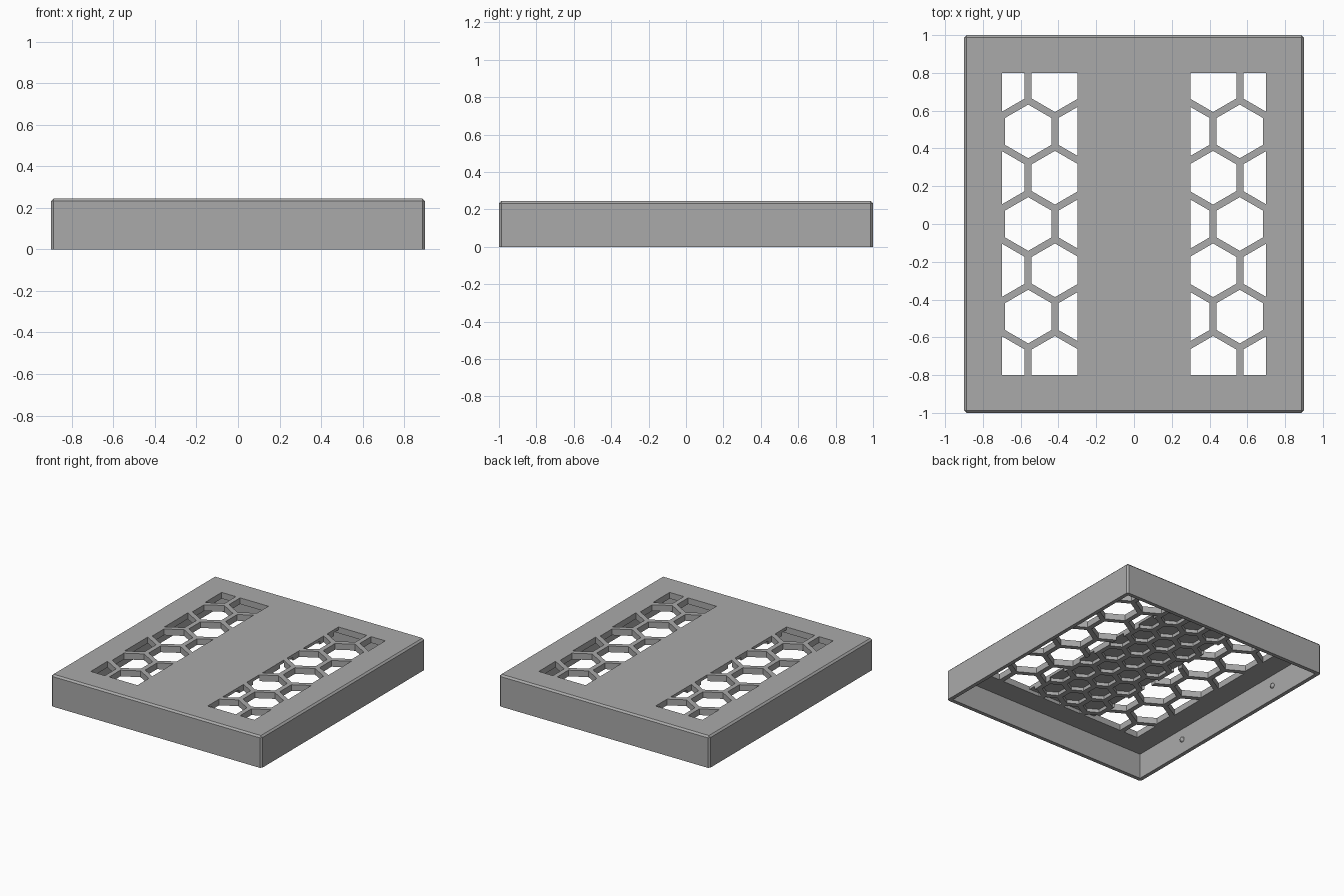
import bpy, bmesh, math
from mathutils import Vector

if "Cube" in bpy.data.objects:
    bpy.data.objects.remove(bpy.data.objects["Cube"])

HX, HY, H = 0.9, 1.0, 0.245      # half width, half length, height
WALL, CEIL, PIT = 0.03, 0.197, 0.223

grey = bpy.data.materials.new("mid grey")
grey.diffuse_color = (0.4, 0.4, 0.4, 1)
grey.use_nodes = True
grey.node_tree.nodes["Principled BSDF"].inputs["Base Color"].default_value = grey.diffuse_color


def make(name, bm):
    bmesh.ops.recalc_face_normals(bm, faces=bm.faces[:])
    me = bpy.data.meshes.new(name)
    bm.to_mesh(me)
    bm.free()
    ob = bpy.data.objects.new(name, me)
    bpy.context.collection.objects.link(ob)
    me.materials.append(grey)
    return ob


def box(bm, hx, hy, z0, z1):
    r = bmesh.ops.create_cube(bm, size=1)
    for v in r["verts"]:
        v.co = Vector((v.co.x * 2 * hx, v.co.y * 2 * hy, z0 + (v.co.z + 0.5) * (z1 - z0)))


def clip(poly, axis, limit, sign):
    """Keep the part of a 2D polygon where sign * coordinate <= sign * limit."""
    out = []
    for i, b in enumerate(poly):
        a = poly[i - 1]
        da, db = sign * (a[axis] - limit), sign * (b[axis] - limit)
        if (da < 0) != (db < 0):
            out.append(a.lerp(b, da / (da - db)))
        if db < 0:
            out.append(b)
    return out


def honeycomb(bm, x0, x1, y1, start, pitch, width, z0, z1):
    """Hexagonal prisms on a lattice, cropped to a rectangle."""
    r = width / math.sqrt(3)
    step = pitch * math.sqrt(3) / 2
    rows = int(y1 / step) + 1
    for j in range(-rows, rows + 1):
        for k in range(-5, 6):
            cx, cy = start + (k + 0.5 * (j % 2)) * pitch, j * step
            p = [Vector((cx + r * math.sin(i * math.pi / 3), cy + r * math.cos(i * math.pi / 3)))
                 for i in range(6)]
            for axis, lim, s in ((0, x0, -1), (0, x1, 1), (1, -y1, -1), (1, y1, 1)):
                p = clip(p, axis, lim, s) if p else p
            if len(p) < 3:
                continue
            lo = [bm.verts.new((q.x, q.y, z0)) for q in p]
            hi = [bm.verts.new((q.x, q.y, z1)) for q in p]
            bm.faces.new(lo[::-1])
            bm.faces.new(hi)
            for i in range(len(p)):
                bm.faces.new((lo[i - 1], lo[i], hi[i], hi[i - 1]))


# Outer body with small chamfers everywhere but the bottom rim
bm = bmesh.new()
box(bm, HX, HY, 0, H)
edges = [e for e in bm.edges if max(v.co.z for v in e.verts) > 0.1]
bmesh.ops.bevel(bm, geom=edges, offset=0.013, segments=1, affect='EDGES')
cover = make("vented_cover", bm)

# Cutters: hollow inside, two through-cut grilles, shallow cells in the middle
cutters = []
bm = bmesh.new()
box(bm, HX - WALL, HY - WALL, -0.1, CEIL)
cutters.append(make("cavity_cutter", bm))

bm = bmesh.new()
honeycomb(bm, 0.3, 0.7, 0.8, 0.56, 0.283, 0.246, CEIL - 0.05, H + 0.05)
honeycomb(bm, -0.7, -0.3, 0.8, -0.56, 0.283, 0.246, CEIL - 0.05, H + 0.05)
cutters.append(make("grille_cutter", bm))

bm = bmesh.new()
honeycomb(bm, -0.303, 0.303, 0.8, 0.0, 0.19, 0.15, CEIL - 0.04, PIT)
cutters.append(make("cell_cutter", bm))

for c in cutters:
    c.hide_render = True
    m = cover.modifiers.new(c.name, 'BOOLEAN')
    m.operation, m.solver, m.object = 'DIFFERENCE', 'EXACT', c

# Bake the cuts and remove the helpers
dg = bpy.context.evaluated_depsgraph_get()
baked = bpy.data.meshes.new_from_object(cover.evaluated_get(dg))
cover.modifiers.clear()
cover.data = baked
for c in cutters:
    bpy.data.objects.remove(c)

# Small snap bumps on the inside of the long walls
for side in (-1, 1):
    for y in (-0.5, 0.5):
        bm = bmesh.new()
        bmesh.ops.create_uvsphere(bm, u_segments=12, v_segments=8, radius=0.02)
        bmesh.ops.translate(bm, verts=bm.verts[:], vec=(side * (HX - WALL), y, 0.11))
        make("snap_bump", bm)
